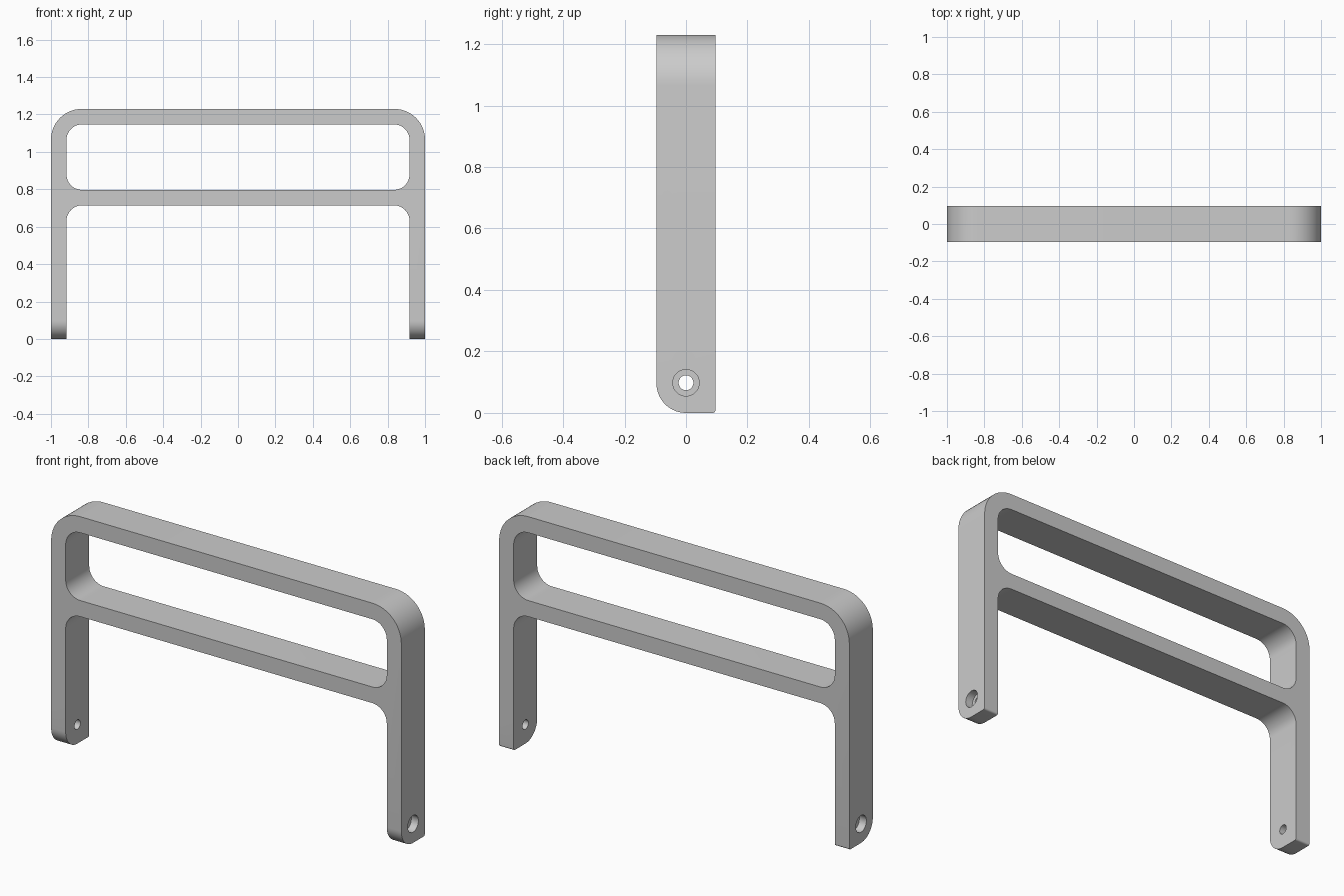
import bpy
import bmesh
from math import pi, cos, sin, radians
from mathutils import Vector

if "Cube" in bpy.data.objects:
    bpy.data.objects.remove(bpy.data.objects["Cube"])

HALF_X, HALF_Y, TOP = 1.0, 0.096, 1.23
INNER_X = 0.917          # inside face of the legs
HOLE_Z = 0.098

grey = bpy.data.materials.new("plain grey")
grey.use_nodes = True
grey.diffuse_color = (0.6, 0.6, 0.6, 1)
grey.node_tree.nodes["Principled BSDF"].inputs["Base Color"].default_value = (0.6, 0.6, 0.6, 1)


def rounded(corners, steps=14):
    """Outline from (u, v, radius) corners, each replaced by a tangent arc."""
    points = []
    for i, (u, v, r) in enumerate(corners):
        p = Vector((u, v))
        if r == 0:
            points.append(p)
            continue
        a = (Vector(corners[i - 1][:2]) - p).normalized()
        b = (Vector(corners[(i + 1) % len(corners)][:2]) - p).normalized()
        centre = p + (a + b) * r
        for k in range(steps + 1):
            t = k / steps * pi / 2
            points.append(centre - b * r * cos(t) - a * r * sin(t))
    return points


def prism(name, outline, axis, start, end):
    """Extrude an outline along x (outline is y, z) or y (outline is x, z)."""
    bm = bmesh.new()
    place = (lambda p: (start, p.x, p.y)) if axis == "x" else (lambda p: (p.x, start, p.y))
    face = bm.faces.new([bm.verts.new(place(p)) for p in outline])
    moved = bmesh.ops.extrude_face_region(bm, geom=[face])["geom"]
    length = end - start
    shift = (length, 0, 0) if axis == "x" else (0, length, 0)
    bmesh.ops.translate(bm, vec=shift, verts=[g for g in moved if isinstance(g, bmesh.types.BMVert)])
    bmesh.ops.recalc_face_normals(bm, faces=bm.faces)
    mesh = bpy.data.meshes.new(name)
    bm.to_mesh(mesh)
    bm.free()
    mesh.materials.append(grey)
    obj = bpy.data.objects.new(name, mesh)
    bpy.context.collection.objects.link(obj)
    return obj


def combine(target, cutter, operation):
    cutter.hide_render = True
    mod = target.modifiers.new(cutter.name, "BOOLEAN")
    mod.operation, mod.solver, mod.object = operation, "EXACT", cutter
    bpy.context.view_layer.objects.active = target
    bpy.ops.object.modifier_apply(modifier=mod.name)
    bpy.data.objects.remove(cutter)


def circle(radius, sides=40):
    return [Vector((radius * cos(2 * pi * i / sides), HOLE_Z + radius * sin(2 * pi * i / sides)))
            for i in range(sides)]


# Hoop with two legs and a cross bar
frame = prism("hoop_frame", rounded([
    (-HALF_X, 0, 0), (-HALF_X, TOP, 0.165), (HALF_X, TOP, 0.165), (HALF_X, 0, 0),
    (INNER_X, 0, 0), (INNER_X, 0.714, 0.083), (-INNER_X, 0.714, 0.083), (-INNER_X, 0, 0),
]), "y", -HALF_Y, HALF_Y)

# Opening between the top rail and the cross bar
window = prism("window_cutter", rounded([
    (-INNER_X, 0.797, 0.083), (-INNER_X, 1.147, 0.083),
    (INNER_X, 1.147, 0.083), (INNER_X, 0.797, 0.083),
]), "y", -0.2, 0.2)
combine(frame, window, "DIFFERENCE")

# Feet rounded at the front, barely eased at the back
side = prism("foot_profile", rounded([
    (-HALF_Y, 0, 0.0955), (-HALF_Y - 0.0, 1.4, 0), (HALF_Y, 1.4, 0), (HALF_Y, 0, 0.01),
]), "x", -1.2, 1.2)
combine(frame, side, "INTERSECT")

# Bolt holes, counterbored from the outside
combine(frame, prism("bolt_hole", circle(0.024), "x", -1.2, 1.2), "DIFFERENCE")
for s in (-1, 1):
    bore = prism("counterbore", circle(0.043), "x", s * 0.96, s * 1.2)
    combine(frame, bore, "DIFFERENCE")

bpy.ops.object.select_all(action="DESELECT")
frame.select_set(True)
bpy.context.view_layer.objects.active = frame
bpy.ops.object.shade_smooth_by_angle(angle=radians(30))
